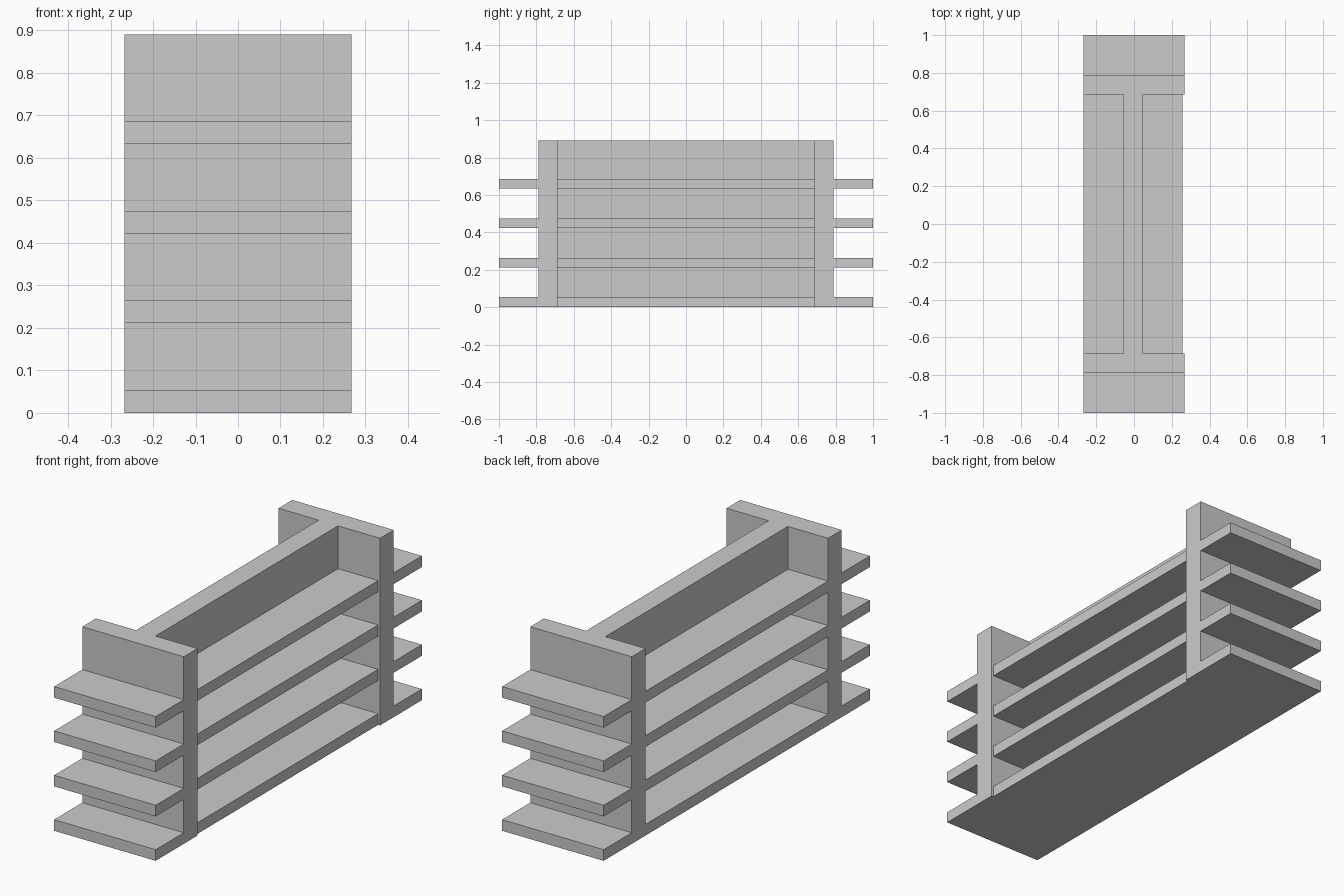
import bpy

if "Cube" in bpy.data.objects:
    bpy.data.objects.remove(bpy.data.objects["Cube"])


def box(name, x, y, z):
    """Box spanning the given (min, max) ranges."""
    bpy.ops.mesh.primitive_cube_add(size=1)
    ob = bpy.context.object
    ob.name = ob.data.name = name
    spans = (x, y, z)
    for v in ob.data.vertices:
        v.co = [s[0] if c < 0 else s[1] for c, s in zip(v.co, spans)]
    return ob


HALF_W = 0.267                  # half width of the unit
HEIGHT = 0.89
IN_Y, OUT_Y = 0.686, 0.789      # inner and outer faces of the end panels
SHELF_T, PITCH = 0.053, 0.211   # shelf thickness and spacing
full_x = (-HALF_W, HALF_W)
inner_x = (-HALF_W, 0.257)      # middle shelves stop just short on the right

# Central dividing wall, standing on the bottom shelf
box("divider_wall", (-0.056, 0.046), (-IN_Y, IN_Y), (SHELF_T, HEIGHT))

# End panels
for side, s in (("front", -1), ("back", 1)):
    box(f"{side}_end_panel", full_x, sorted((s * IN_Y, s * OUT_Y)), (0, HEIGHT))

# Four tiers: a long middle shelf and a short shelf outside each end panel
for i in range(4):
    z = (i * PITCH, i * PITCH + SHELF_T)
    box(f"middle_shelf_{i + 1}", inner_x, (-IN_Y, IN_Y), z)
    for side, s in (("front", -1), ("back", 1)):
        box(f"{side}_shelf_{i + 1}", full_x, sorted((s * OUT_Y, s)), z)
